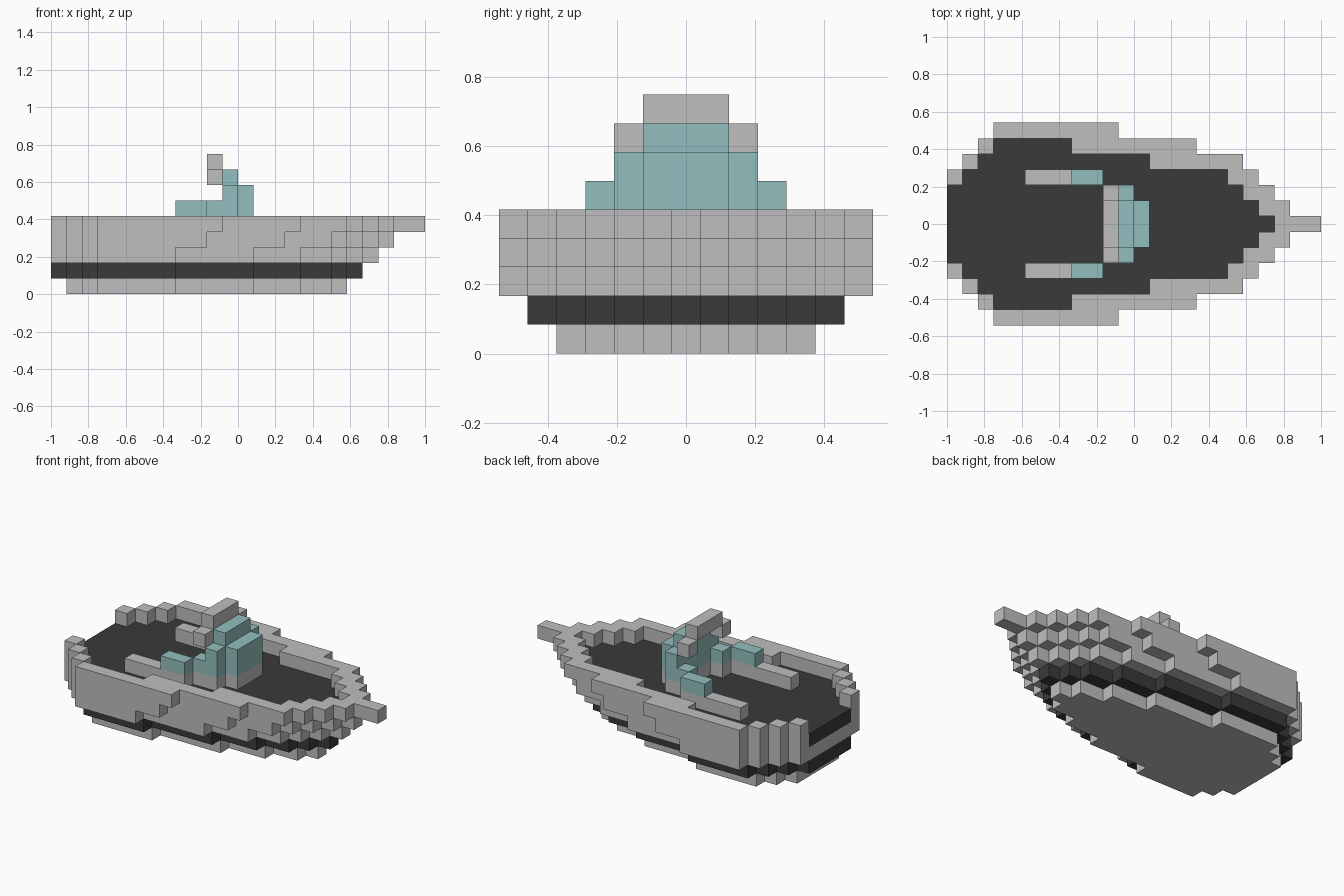
import bpy
import bmesh

U = 1 / 12  # one block

if "Cube" in bpy.data.objects:
    bpy.data.objects.remove(bpy.data.objects["Cube"], do_unlink=True)


def material(name, rgb):
    mat = bpy.data.materials.new(name)
    mat.use_nodes = True
    mat.diffuse_color = (*rgb, 1)
    mat.node_tree.nodes["Principled BSDF"].inputs["Base Color"].default_value = (*rgb, 1)
    return mat


GREY = material("light_grey", (0.52, 0.52, 0.52))
DARK = material("charcoal", (0.042, 0.042, 0.042))
TEAL = material("pale_teal_glass", (0.29, 0.52, 0.51))


def half_outline(width, bow, stern=-12, full=-9):
    """Stepped plan from stern to bow: widens block by block, then narrows at each bow station."""
    points = []
    for x in range(stern, full):
        w = width - (full - x)
        points += [(x, w), (x + 1, w)]
    x = full
    for i, end in enumerate(bow):
        points += [(x, width - i), (end, width - i)]
        x = end
    return points


def full_outline(half):
    return [(x, -y) for x, y in half] + half[::-1]


def prism(name, outline, z0, z1, mat):
    bm = bmesh.new()
    base = bm.faces.new([bm.verts.new((x * U, y * U, z0 * U)) for x, y in outline])
    top = bmesh.ops.extrude_face_region(bm, geom=[base])["geom"]
    verts = [v for v in top if isinstance(v, bmesh.types.BMVert)]
    bmesh.ops.translate(bm, verts=verts, vec=(0, 0, (z1 - z0) * U))
    # drop the repeated points where neighbouring steps line up
    bmesh.ops.remove_doubles(bm, verts=bm.verts, dist=1e-5)
    bmesh.ops.recalc_face_normals(bm, faces=bm.faces)
    mesh = bpy.data.meshes.new(name)
    bm.to_mesh(mesh)
    bm.free()
    mesh.materials.append(mat)
    obj = bpy.data.objects.new(name, mesh)
    bpy.context.collection.objects.link(obj)
    return obj


def block(name, x0, x1, y0, y1, z0, z1, mat):
    prism(name, [(x0, y0), (x1, y0), (x1, y1), (x0, y1)], z0, z1, mat)


# Hull layers, from the keel up
prism("keel", full_outline(half_outline(4.5, [-4, 1, 4, 6, 7], stern=-11)), 0, 1, GREY)
prism("hull_stripe", full_outline(half_outline(5.5, [-4, 1, 4, 6, 7, 8])), 1, 2, DARK)
prism("lower_hull", full_outline(half_outline(6.5, [-4, 1, 4, 6, 7, 8, 9])), 2, 3, GREY)

# Deck, framed by the upper hull and the gunwale, which are open at the stern
deck = full_outline(half_outline(5.5, [-4, 1, 6, 7, 8, 9]))
prism("deck", deck, 3, 4, DARK)
upper = full_outline(half_outline(6.5, [-2, 3, 6, 7, 8, 9, 10]))
prism("upper_hull", upper + deck[::-1], 3, 4, GREY)
rim = full_outline(half_outline(6.5, [-1, 4, 7, 8, 9, 10, 12]))
prism("gunwale", rim + deck[::-1], 4, 5, GREY)

# Console: a stepped plan with short arms reaching aft
console = [(-2, -2.5), (0, -2.5), (0, -1.5), (1, -1.5), (1, 1.5), (0, 1.5),
           (0, 2.5), (-2, 2.5), (-2, 1.5), (-1, 1.5), (-1, -1.5), (-2, -1.5)]
prism("console_base", console, 4, 5, GREY)
prism("console_glass", console, 5, 6, TEAL)
block("windshield", -1, 0, -2.5, 2.5, 6, 7, TEAL)
block("windshield_front", 0, 1, -1.5, 1.5, 6, 7, TEAL)
block("windshield_top", -1, 0, -1.5, 1.5, 7, 8, TEAL)

# Arched roof bar
block("roof_bar", -2, -1, -1.5, 1.5, 8, 9, GREY)

# Mirrored roof ends and side benches
for side, s in (("left", 1), ("right", -1)):
    block("roof_end_" + side, -2, -1, s * 1.5, s * 2.5, 7, 8, GREY)
    block("bench_" + side, -7, -2, s * 2.5, s * 3.5, 4, 5, GREY)
    block("bench_screen_" + side, -4, -2, s * 2.5, s * 3.5, 5, 6, TEAL)
